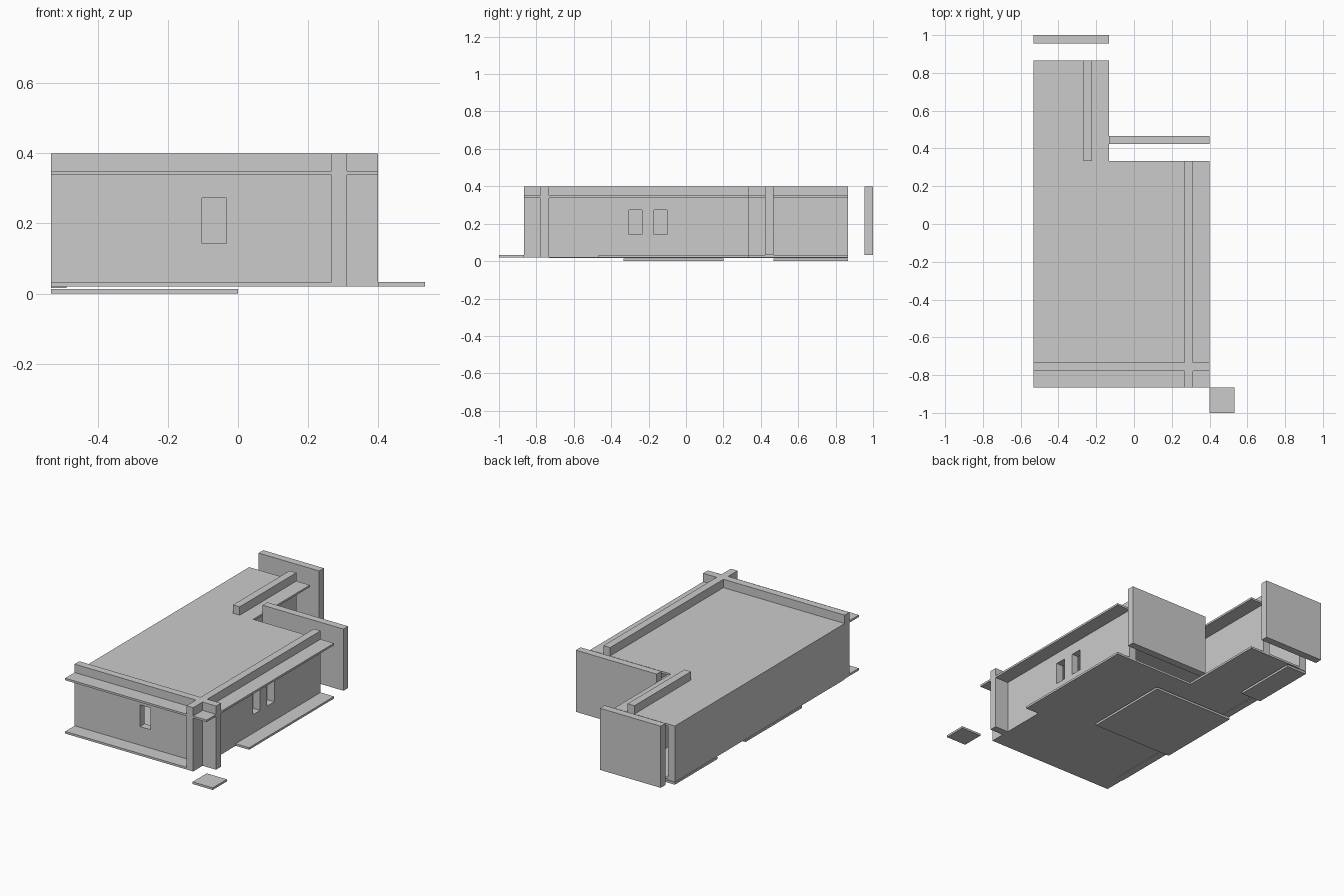
import bpy
import bmesh

if "Cube" in bpy.data.objects:
    bpy.data.objects.remove(bpy.data.objects["Cube"])

U = 2 / 15          # planning grid unit
T = U / 3           # wall thickness
Z0, Z1 = 0.02, 0.0325        # floor slab
R0, R1 = 0.338, 0.35         # roof slab
TOP = 0.40                   # parapet height


def extrude(name, pts, z0, z1):
    """Prism from a counter-clockwise plan outline."""
    bm = bmesh.new()
    face = bm.faces.new([bm.verts.new((x, y, z0)) for x, y in pts])
    top = bmesh.ops.extrude_face_region(bm, geom=[face])["geom"]
    verts = [v for v in top if isinstance(v, bmesh.types.BMVert)]
    bmesh.ops.translate(bm, vec=(0, 0, z1 - z0), verts=verts)
    bmesh.ops.recalc_face_normals(bm, faces=bm.faces)
    mesh = bpy.data.meshes.new(name)
    bm.to_mesh(mesh)
    bm.free()
    ob = bpy.data.objects.new(name, mesh)
    bpy.context.collection.objects.link(ob)
    return ob


def box(name, x0, x1, y0, y1, z0, z1):
    return extrude(name, [(x0, y0), (x1, y0), (x1, y1), (x0, y1)], z0, z1)


def cut(wall, *bounds):
    """Window opening cut through a wall."""
    cutter = box("window_cutter", *bounds)
    cutter.hide_render = True
    cutter.display_type = 'WIRE'
    mod = wall.modifiers.new("window", 'BOOLEAN')
    mod.operation = 'DIFFERENCE'
    mod.solver = 'EXACT'
    mod.object = cutter


# Floor with a notch at the entrance corner, and its stepping tile
floor = [(-4, -6.5), (2, -6.5), (2, -3.5), (3, -3.5), (3, 2.5),
         (-1, 2.5), (-1, 6.5), (-4, 6.5)]
extrude("floor_slab", [(x * U, y * U) for x, y in floor], Z0, Z1)
box("entrance_tile", 3 * U, 4 * U, -7.5 * U, -6.5 * U, Z0, Z1)

# L-shaped roof
roof = [(-4, -6.5), (3, -6.5), (3, 2.5), (-1, 2.5), (-1, 6.5), (-4, 6.5)]
extrude("roof_slab", [(x * U, y * U) for x, y in roof], R0, R1)

# Foundation plates
box("foundation_plate_large", -4 * U, 0, -2.5 * U, 1.5 * U, 0, 0.0133)
box("foundation_plate_small", -4 * U, -3 * U, 3.5 * U, 6.5 * U, 0, 0.0133)

# Walls of the house, rising past the roof as parapets
front = box("front_wall", -4 * U, 3 * U, -5.5 * U - T, -5.5 * U, Z0, TOP)
right = box("right_wall", 2 * U, 2 * U + T, -6.5 * U, 2.5 * U, Z0, TOP)
box("wing_wall", -2 * U, -2 * U + T, 2.5 * U, 6.5 * U, Z0, TOP)
box("left_wall", -4 * U, -4 * U + T, -5.5 * U, 6.5 * U, 0.0165, R1)

# Free-standing screen walls at the back
box("inner_screen_wall", -U, 3 * U, 3.5 * U - T, 3.5 * U, Z1, TOP)
box("rear_screen_wall", -4 * U, -U, 7.5 * U - T, 7.5 * U, Z1, TOP)

# Windows
W0, W1 = 0.143, 0.273
cut(front, -0.102, -0.033, -0.85, -0.65, W0, W1)
for y in (-0.305, -0.17):
    cut(right, 0.2, 0.38, y, y + 0.069, W0, W1)
